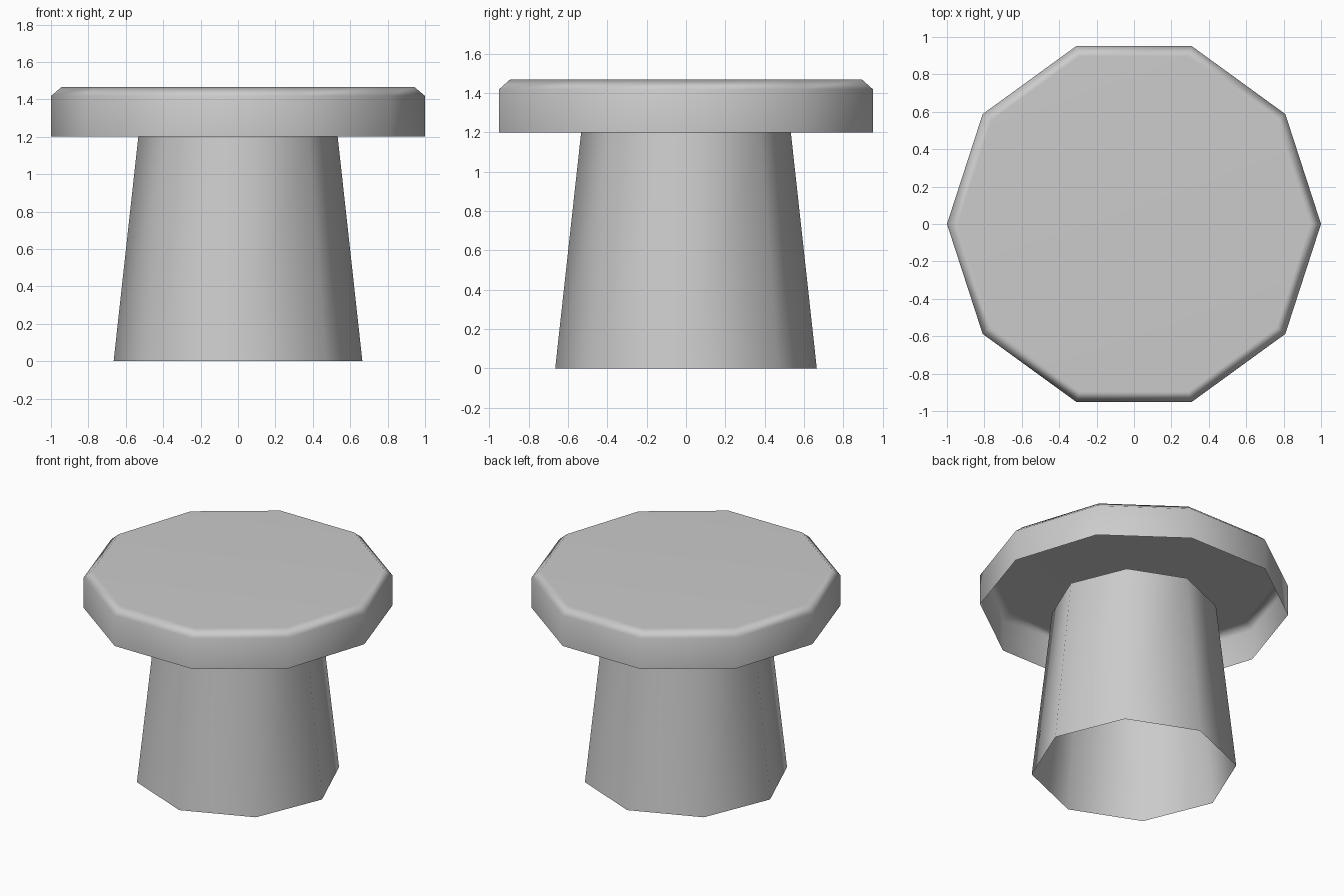
import bpy, bmesh, math

if "Cube" in bpy.data.objects:
    bpy.data.objects.remove(bpy.data.objects["Cube"])


def lathe(name, sides, profile, close_top):
    """Faceted shell from (radius, z) rings, open at the bottom."""
    bm = bmesh.new()
    rings = []
    for r, z in profile:
        rings.append([bm.verts.new((r * math.cos(2 * math.pi * i / sides),
                                    r * math.sin(2 * math.pi * i / sides), z))
                      for i in range(sides)])
    for low, high in zip(rings, rings[1:]):
        for i in range(sides):
            j = (i + 1) % sides
            bm.faces.new((low[i], low[j], high[j], high[i]))
    if close_top:
        bm.faces.new(rings[-1])
    mesh = bpy.data.meshes.new(name)
    bm.to_mesh(mesh)
    bm.free()
    obj = bpy.data.objects.new(name, mesh)
    bpy.context.collection.objects.link(obj)
    bpy.ops.object.select_all(action='DESELECT')
    obj.select_set(True)
    bpy.context.view_layer.objects.active = obj
    bpy.ops.object.shade_smooth_by_angle(angle=math.radians(60))
    return obj


# Tapered eight-sided stem, an open tube
lathe("stem", 8, [(0.665, 0), (0.533, 1.2)], close_top=False)

# Ten-sided cap with a chamfered top edge, hollow underneath
cap = lathe("cap", 10, [(1.0, 1.2), (1.0, 1.418), (0.942, 1.467)], close_top=True)
cap.modifiers.new("flat_top_shading", 'WEIGHTED_NORMAL').keep_sharp = True
